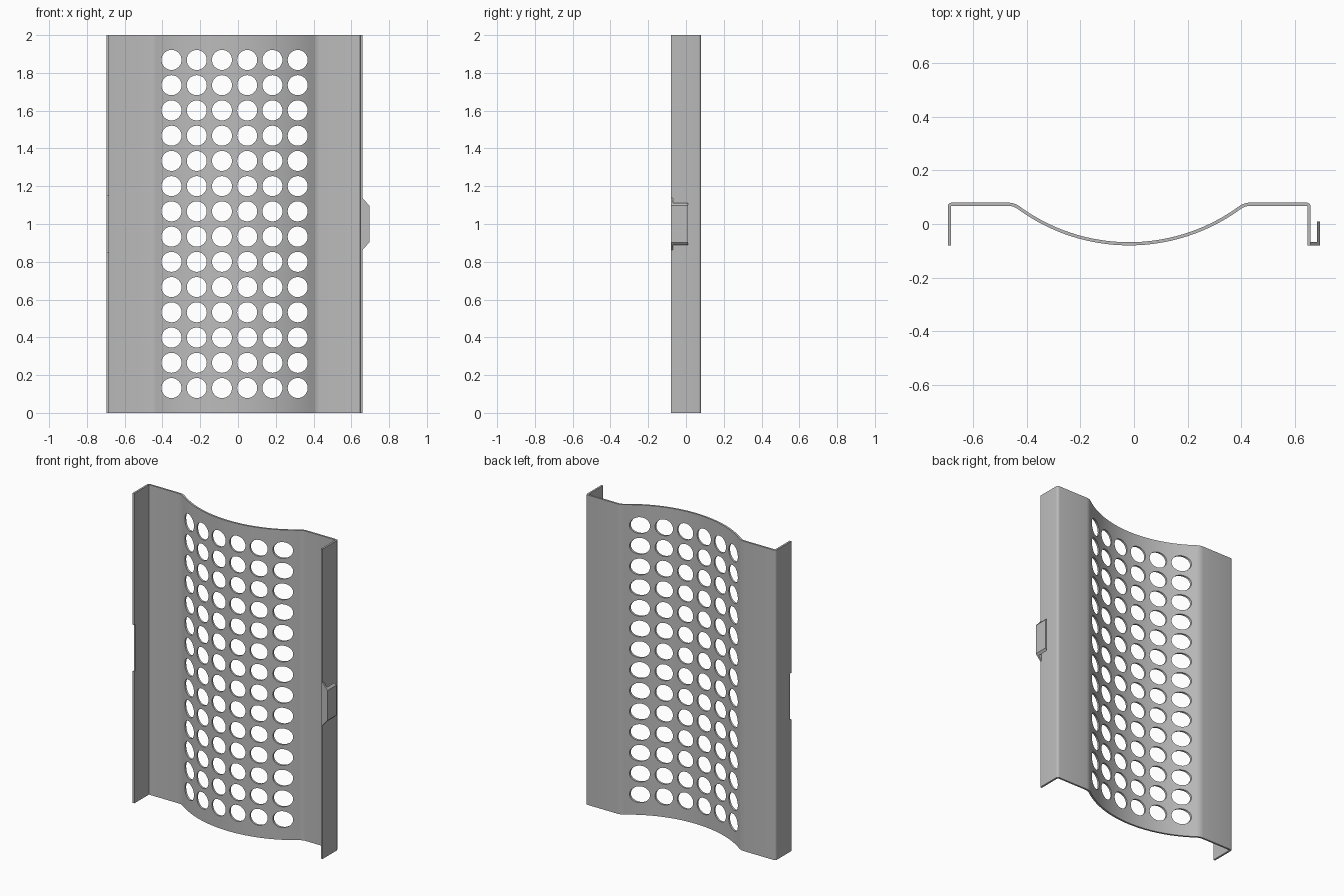
import bpy, bmesh, math
from mathutils import Matrix

cube = bpy.data.objects.get("Cube")
if cube:
    bpy.data.objects.remove(cube)

T = 0.012                 # sheet thickness
H = 2.0                   # panel height
MID = -0.018              # symmetry line of the pressed sheet
HALF, DEPTH = 0.672, 0.074
ARC_R, FILLET_R, BEND_R = 0.70, 0.07, 0.009

steel = bpy.data.materials.new("grey steel")
steel.use_nodes = True
grey = (0.5, 0.5, 0.5, 1)
steel.diffuse_color = grey
steel.node_tree.nodes["Principled BSDF"].inputs["Base Color"].default_value = grey


def make_object(name, bm):
    bmesh.ops.recalc_face_normals(bm, faces=bm.faces)
    mesh = bpy.data.meshes.new(name)
    bm.to_mesh(mesh)
    bm.free()
    mesh.materials.append(steel)
    obj = bpy.data.objects.new(name, mesh)
    bpy.context.collection.objects.link(obj)
    return obj


def arc(cx, cy, r, start, end, steps):
    return [(cx + r * math.cos(start + (end - start) * i / steps),
             cy + r * math.sin(start + (end - start) * i / steps)) for i in range(steps + 1)]


def prism(bm, outline, y0, y1):
    """Extrude an outline in the x-z plane along y."""
    face = bm.faces.new([bm.verts.new((x, y0, z)) for x, z in outline])
    new = bmesh.ops.extrude_face_region(bm, geom=[face])["geom"]
    verts = [v for v in new if isinstance(v, bmesh.types.BMVert)]
    bmesh.ops.translate(bm, verts=verts, vec=(0, y1 - y0, 0))


# Half profile of the sheet, from the trough out to the flange edge
arc_cy = ARC_R - DEPTH
fil_cy = DEPTH - FILLET_R
fil_cx = math.sqrt((ARC_R + FILLET_R) ** 2 - (arc_cy - fil_cy) ** 2)
tangent = math.atan2(arc_cy - fil_cy, -fil_cx)
down = -math.pi / 2
half = arc(0, arc_cy, ARC_R, down, tangent - math.pi, 22)
half += arc(fil_cx, fil_cy, FILLET_R, tangent, math.pi / 2, 8)[1:]
half += arc(HALF - BEND_R, DEPTH - BEND_R, BEND_R, math.pi / 2, 0, 4)
half.append((HALF, -0.08))
profile = [(-x, y) for x, y in reversed(half[1:])] + half

# Pressed sheet with side flanges
bm = bmesh.new()
columns = [[bm.verts.new((x + MID, y, z)) for z in (0, H)] for x, y in profile]
for a, b in zip(columns, columns[1:]):
    bm.faces.new((a[0], b[0], b[1], a[1]))
panel = make_object("perforated_panel", bm)
solid = panel.modifiers.new("thickness", 'SOLIDIFY')
solid.thickness = T
solid.offset = 0
solid.use_even_offset = True

# Cutter: grid of round holes and the notch in the plain flange
bm = bmesh.new()
pitch = 0.1336
for col in range(6):
    for row in range(14):
        pos = Matrix.Translation((MID + (col - 2.5) * pitch, 0, 1.0 + (row - 6.5) * pitch))
        bmesh.ops.create_cone(bm, cap_ends=True, segments=32, radius1=0.053, radius2=0.053,
                              depth=0.4, matrix=pos @ Matrix.Rotation(math.pi / 2, 4, 'X'))
prism(bm, [(-0.75, 0.85), (-0.64, 0.85), (-0.64, 1.15), (-0.75, 1.15)], -0.12, -0.068)
cutter = make_object("hole_cutter", bm)
cutter.hide_render = True
cut = panel.modifiers.new("holes", 'BOOLEAN')
cut.operation = 'DIFFERENCE'
cut.solver = 'EXACT'
cut.object = cutter

# Bake the modifiers so the smoothing follows the cut edges
bpy.context.view_layer.update()
baked = bpy.data.meshes.new_from_object(panel.evaluated_get(bpy.context.evaluated_depsgraph_get()))
panel.modifiers.clear()
panel.data = baked
bpy.data.objects.remove(cutter)
bpy.ops.object.select_all(action='DESELECT')
panel.select_set(True)
bpy.context.view_layer.objects.active = panel
bpy.ops.object.shade_smooth_by_angle(angle=math.radians(30))


# Hooked tab on the other flange, tapering towards its outer side
def tab_outline(x0, x1):
    reach = lambda x: 0.137 - (x - 0.66) * 1.15
    return [(x0, 1 - reach(x0)), (x1, 1 - reach(x1)), (x1, 1 + reach(x1)), (x0, 1 + reach(x0))]


bm = bmesh.new()
prism(bm, tab_outline(0.66, 0.683), -0.08, -0.08 + T)
prism(bm, tab_outline(0.683, 0.695), -0.08, 0.01)
make_object("locking_tab", bm)
